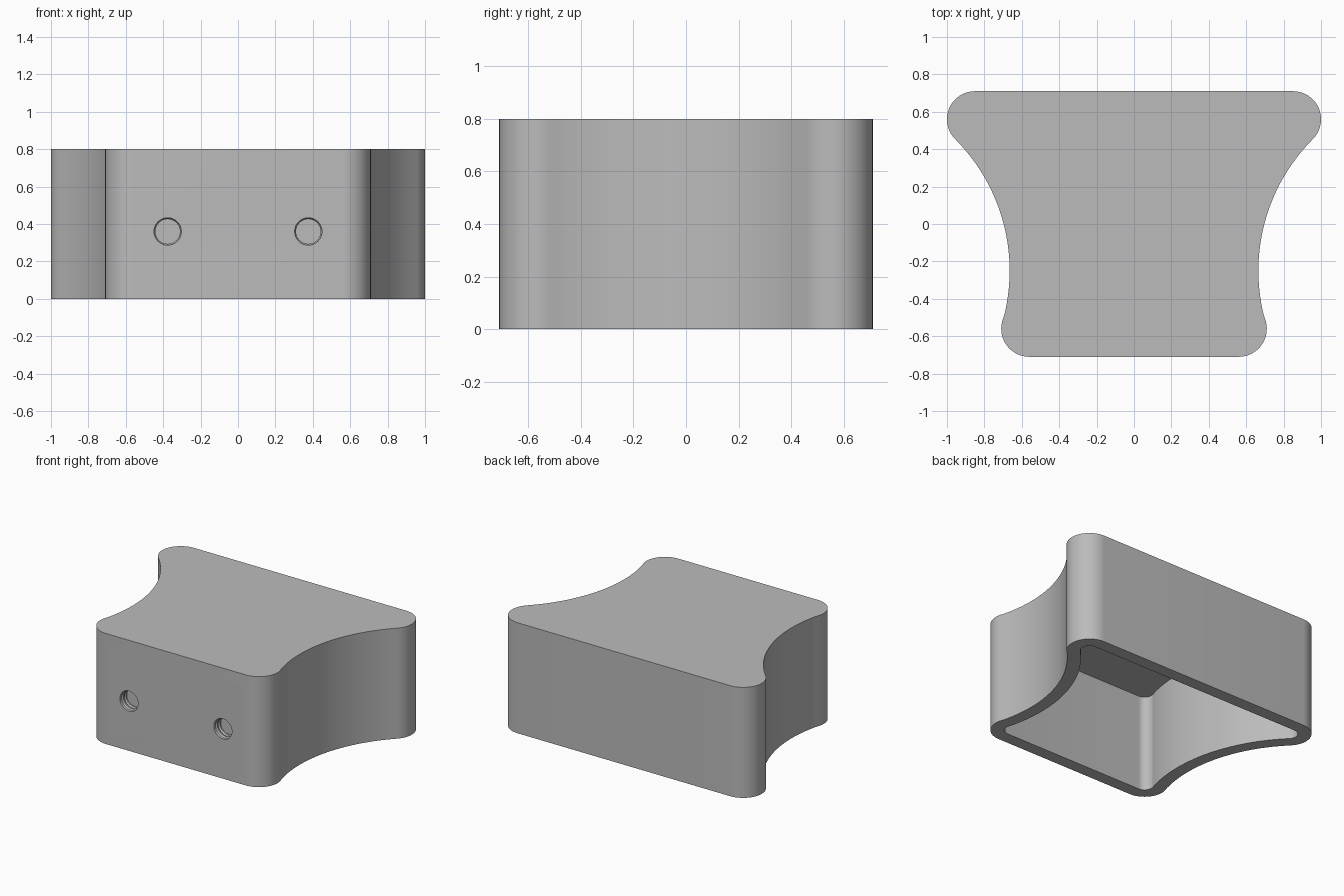
import bpy, bmesh, math
from mathutils import Matrix, Vector

if "Cube" in bpy.data.objects:
    bpy.data.objects.remove(bpy.data.objects["Cube"], do_unlink=True)

HEIGHT, WALL, ROOF = 0.8, 0.09, 0.1
LOBE_R, WAIST_R = 0.15, 0.995
FRONT, BACK, WAIST = Vector((0.56, -0.56)), Vector((0.85, 0.56)), Vector((1.66, -0.25))

grey = bpy.data.materials.new("plain_grey")
grey.use_nodes = True
colour = (0.5, 0.5, 0.5, 1)
grey.diffuse_color = colour
grey.node_tree.nodes["Principled BSDF"].inputs["Base Color"].default_value = colour


def arc(centre, radius, start, end, steps):
    angles = [start + (end - start) * i / steps for i in range(steps + 1)]
    return [centre + radius * Vector((math.cos(a), math.sin(a))) for a in angles]


def outline(inset):
    """Tangent arcs: front lobe, hollow waist and back lobe, then mirrored."""
    to_front = math.atan2(*(WAIST - FRONT).yx)
    to_back = math.atan2(*(WAIST - BACK).yx)
    side = arc(FRONT, LOBE_R - inset, -math.pi / 2, to_front, 16)
    side += arc(WAIST, WAIST_R + inset, to_front + math.pi, to_back + math.pi, 32)[1:-1]
    side += arc(BACK, LOBE_R - inset, to_back, math.pi / 2, 20)
    return side + [Vector((-p.x, p.y)) for p in reversed(side)]


def finish(bm, name):
    bmesh.ops.recalc_face_normals(bm, faces=bm.faces)
    mesh = bpy.data.meshes.new(name)
    bm.to_mesh(mesh)
    bm.free()
    mesh.materials.append(grey)
    obj = bpy.data.objects.new(name, mesh)
    bpy.context.collection.objects.link(obj)
    return obj


def skin(bm, rings):
    """Bridge successive closed rings and cap both ends."""
    loops = [[bm.verts.new(p) for p in ring] for ring in rings]
    for a, b in zip(loops, loops[1:]):
        for i in range(len(a)):
            j = (i + 1) % len(a)
            bm.faces.new((a[i], a[j], b[j], b[i]))
    bm.faces.new(loops[0])
    bm.faces.new(loops[-1])


# Hollow body, open underneath
outer, inner = outline(0), outline(WALL)
bm = bmesh.new()
skin(bm, [[p.to_3d() + Vector((0, 0, z)) for p in ring]
          for ring, z in ((outer, HEIGHT), (outer, 0), (inner, 0), (inner, HEIGHT - ROOF))])
body = finish(bm, "hollow_body")

# Blind screw holes with a ridge inside the front wall
bm = bmesh.new()
hole_profile = [(-0.74, 0.073), (-0.69, 0.073), (-0.68, 0.066), (-0.67, 0.066),
                (-0.66, 0.073), (-0.65, 0.066), (-0.64, 0.066)]
for x in (-0.376, 0.376):
    centre = Vector((x, 0, 0.36))
    skin(bm, [[centre + Vector((p.x, y, p.y)) for p in arc(Vector((0, 0)), r, 0, math.tau, 32)[:-1]]
              for y, r in hole_profile])
cutter = finish(bm, "screw_hole_cutter")
cutter.hide_render = True

cut = body.modifiers.new("screw_holes", 'BOOLEAN')
cut.operation, cut.solver, cut.object = 'DIFFERENCE', 'EXACT', cutter
bpy.ops.object.select_all(action='DESELECT')
body.select_set(True)
bpy.context.view_layer.objects.active = body
bpy.ops.object.modifier_apply(modifier=cut.name)
bpy.data.objects.remove(cutter, do_unlink=True)
bpy.ops.object.shade_smooth_by_angle(angle=math.radians(30))
